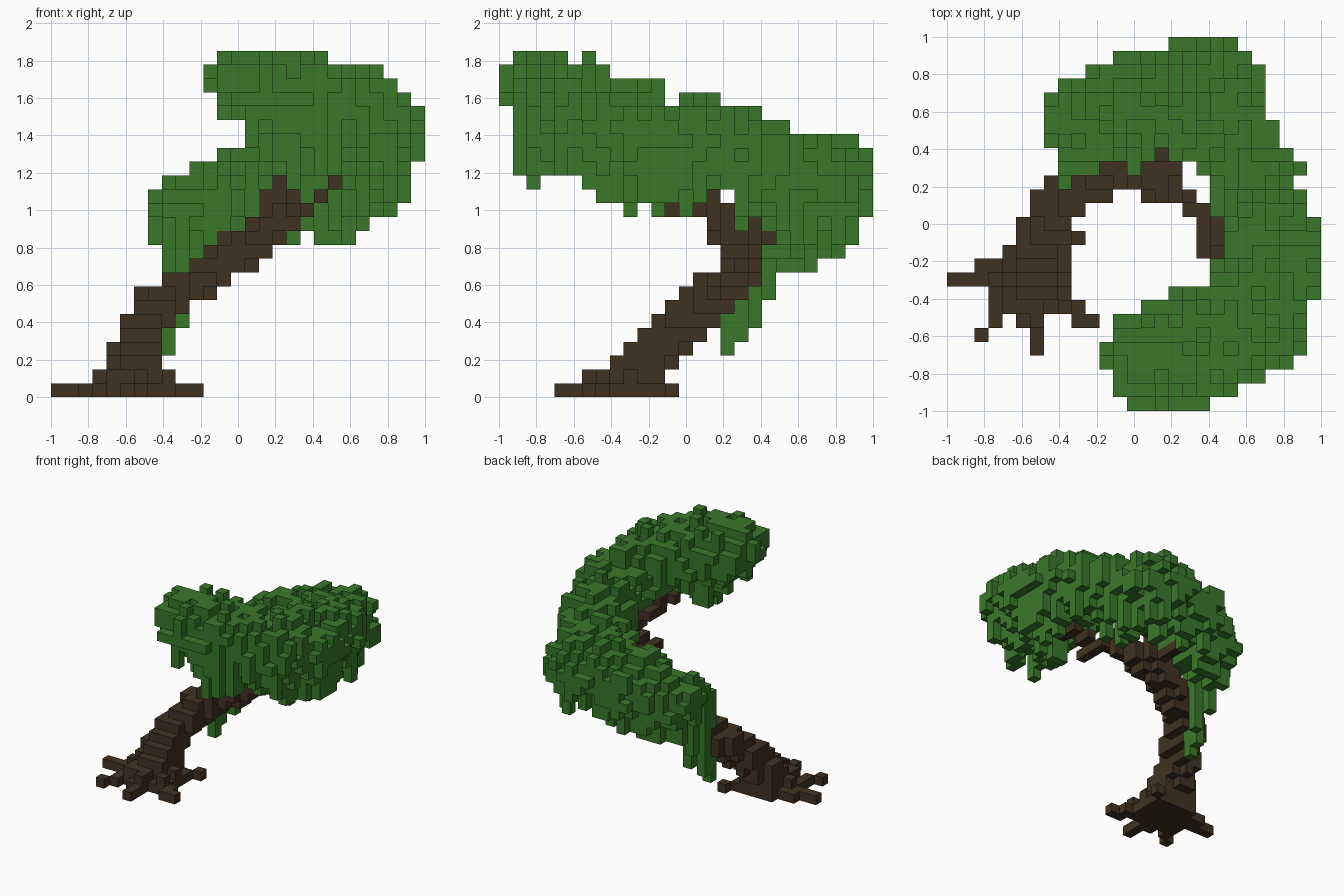
import bpy
import math
import random
from mathutils import Vector

random.seed(7)
S = 2 / 27  # size of one block

if "Cube" in bpy.data.objects:
    bpy.data.objects.remove(bpy.data.objects["Cube"])


def material(name, rgb):
    mat = bpy.data.materials.new(name)
    mat.use_nodes = True
    mat.diffuse_color = (*rgb, 1)
    mat.node_tree.nodes["Principled BSDF"].inputs["Base Color"].default_value = (*rgb, 1)
    return mat


def cell(x, y, z):
    return round(x / S), round(y / S), math.floor(z / S)


def centre(c):
    return Vector((c[0] * S, c[1] * S, (c[2] + 0.5) * S))


def sweep(path, steps=6):
    """Yield (point, width, height) interpolated along the path."""
    for a, b in zip(path, path[1:]):
        for i in range(steps + 1):
            yield [p + (q - p) * i / steps for p, q in zip(a, b)]


def stamp(cells, path, rough=0.0, under=1.0):
    """Fill blocks inside ellipsoids swept along a path, with a ragged limit."""
    limits = {}
    for x, y, z, w, h in sweep(path):
        mid = cell(x, y, z)
        n = math.ceil(w * 1.2 / S) + 1
        for i in range(-n, n + 1):
            for j in range(-n, n + 1):
                for k in range(-n, n + 1):
                    c = (mid[0] + i, mid[1] + j, mid[2] + k)
                    if max(abs(c[0]), abs(c[1])) > 13 or not 0 <= c[2] <= 24:
                        continue
                    p = centre(c)
                    tall = h if p.z > z else h * under
                    d = math.hypot((p.x - x) / w, (p.y - y) / w, (p.z - z) / tall)
                    if c not in limits:
                        limits[c] = 1 + random.uniform(-rough, rough)
                    if d <= limits[c]:
                        cells.add(c)


def line(cells, start, end, steps=16):
    """Fill a one-block-thick line."""
    for t in range(steps + 1):
        cells.add(cell(*Vector(start).lerp(Vector(end), t / steps)))


def build(name, cells, solid, mat):
    """Make one mesh from the exposed sides of a set of blocks."""
    verts, faces = {}, []
    for c in sorted(cells):
        for axis in range(3):
            for side in (0, 1):
                near = list(c)
                near[axis] += 2 * side - 1
                if tuple(near) in solid:
                    continue
                u, v = (axis + 1) % 3, (axis + 2) % 3
                ring = []
                for du, dv in ((0, 0), (1, 0), (1, 1), (0, 1)):
                    p = list(c)
                    p[axis] += side
                    p[u] += du
                    p[v] += dv
                    ring.append(verts.setdefault(tuple(p), len(verts)))
                faces.append(ring if side else ring[::-1])
    mesh = bpy.data.meshes.new(name)
    mesh.from_pydata([((x - 0.5) * S, (y - 0.5) * S, z * S) for x, y, z in verts], [], faces)
    mesh.materials.append(mat)
    obj = bpy.data.objects.new(name, mesh)
    bpy.context.collection.objects.link(obj)


# Spiralling trunk: x, y, z, width, height
wood = set()
stamp(wood, [
    (-0.55, -0.32, 0.03, 0.21, 0.1),
    (-0.55, -0.22, 0.2, 0.15, 0.13),
    (-0.5, -0.06, 0.38, 0.13, 0.13),
    (-0.42, 0.09, 0.5, 0.14, 0.11),
    (-0.2, 0.25, 0.63, 0.12, 0.1),
    (-0.03, 0.29, 0.74, 0.12, 0.1),
    (0.12, 0.26, 0.86, 0.13, 0.09),
    (0.23, 0.18, 0.96, 0.08, 0.08),
    (0.33, 0.08, 1.01, 0.05, 0.06),
])

# Branches into the crown
line(wood, (0.1, 0.3, 0.85), (0.08, 0.67, 0.85))
line(wood, (0.0, 0.3, 0.85), (-0.15, 0.5, 0.92))
line(wood, (0.15, 0.3, 0.93), (0.2, 0.45, 0.98))
line(wood, (0.15, 0.37, 0.93), (0.22, 0.37, 1.15))
line(wood, (0.3, 0.13, 0.98), (0.3, 0.13, 1.08))
line(wood, (0.37, 0.07, 1.0), (0.37, -0.15, 1.0))
line(wood, (0.37, 0.03, 1.0), (0.52, -0.07, 1.15))
line(wood, (0.52, -0.07, 1.15), (0.4, -0.37, 1.3))

# Roots spreading over the ground
for x, y in ((-0.97, -0.3), (-0.82, -0.59), (-0.52, -0.67), (-0.22, -0.52),
             (-0.82, -0.22), (-0.3, -0.07), (-0.74, -0.44)):
    foot = (-0.55, -0.33, 0.02)
    line(wood, foot, (x, y, 0.02))
    line(wood, (*foot[:2], 0.1), ((x - 0.55) / 2, (y - 0.33) / 2, 0.1))

# Crown winding upward around the trunk, flatter underneath
leaves = set()
stamp(leaves, [
    (-0.22, 0.53, 0.97, 0.26, 0.2),
    (0.03, 0.64, 1.09, 0.3, 0.22),
    (0.35, 0.69, 1.18, 0.31, 0.23),
    (0.55, 0.39, 1.27, 0.26, 0.21),
    (0.71, 0.1, 1.36, 0.23, 0.22),
    (0.75, -0.17, 1.4, 0.25, 0.23),
    (0.63, -0.48, 1.49, 0.3, 0.24),
    (0.33, -0.69, 1.61, 0.29, 0.24),
    (0.12, -0.72, 1.63, 0.27, 0.23),
], rough=0.16, under=0.75)

# Ragged blocks on top and hanging tufts below, longest inside the outer rim
columns, tops = {}, {}
for i, j, k in leaves:
    columns[i, j] = min(k, columns.get((i, j), k))
    tops[i, j] = max(k, tops.get((i, j), k))
for (i, j), low in sorted(columns.items()):
    rim = any((i + a, j + b) not in columns for a, b in ((1, 0), (-1, 0), (0, 1), (0, -1)))
    outer = math.hypot(i * S - 0.1, j * S) > 0.62
    if not rim and random.random() < 0.25:
        leaves.discard((i, j, tops[i, j]))
    drop = random.choice((0, 1, 1, 2, 3) if outer and not rim else (0, 0, 0, 1))
    if i > 0 or j > 0:
        leaves.update((i, j, low - d) for d in range(1, drop + 1))

# Long vines: x, y, bottom
for x, y, z in ((-0.37, 0.22, 0.24), (-0.37, 0.3, 0.32), (-0.3, 0.37, 0.4),
                (-0.37, 0.44, 0.55), (-0.3, 0.3, 0.55), (-0.3, 0.59, 0.7),
                (-0.22, 0.67, 0.7), (-0.15, 0.74, 0.77), (0.67, -0.3, 1.0),
                (0.74, -0.15, 1.0), (0.37, 0.3, 0.92), (0.52, 0.3, 0.92),
                (0.3, -0.82, 1.13), (0.37, -0.67, 1.2), (0.22, -0.6, 1.2),
                (0.45, -0.89, 1.2)):
    i, j, low = cell(x, y, z)
    top = columns.get((i, j), cell(0, 0, 0.9)[2])
    leaves.update((i, j, k) for k in range(low, top + 1))

leaves -= wood
solid = wood | leaves
build("trunk_and_roots", wood, solid, material("dark_bark", (0.051, 0.031, 0.014)))
build("leaf_crown", leaves, solid, material("leaf_green", (0.041, 0.188, 0.023)))
